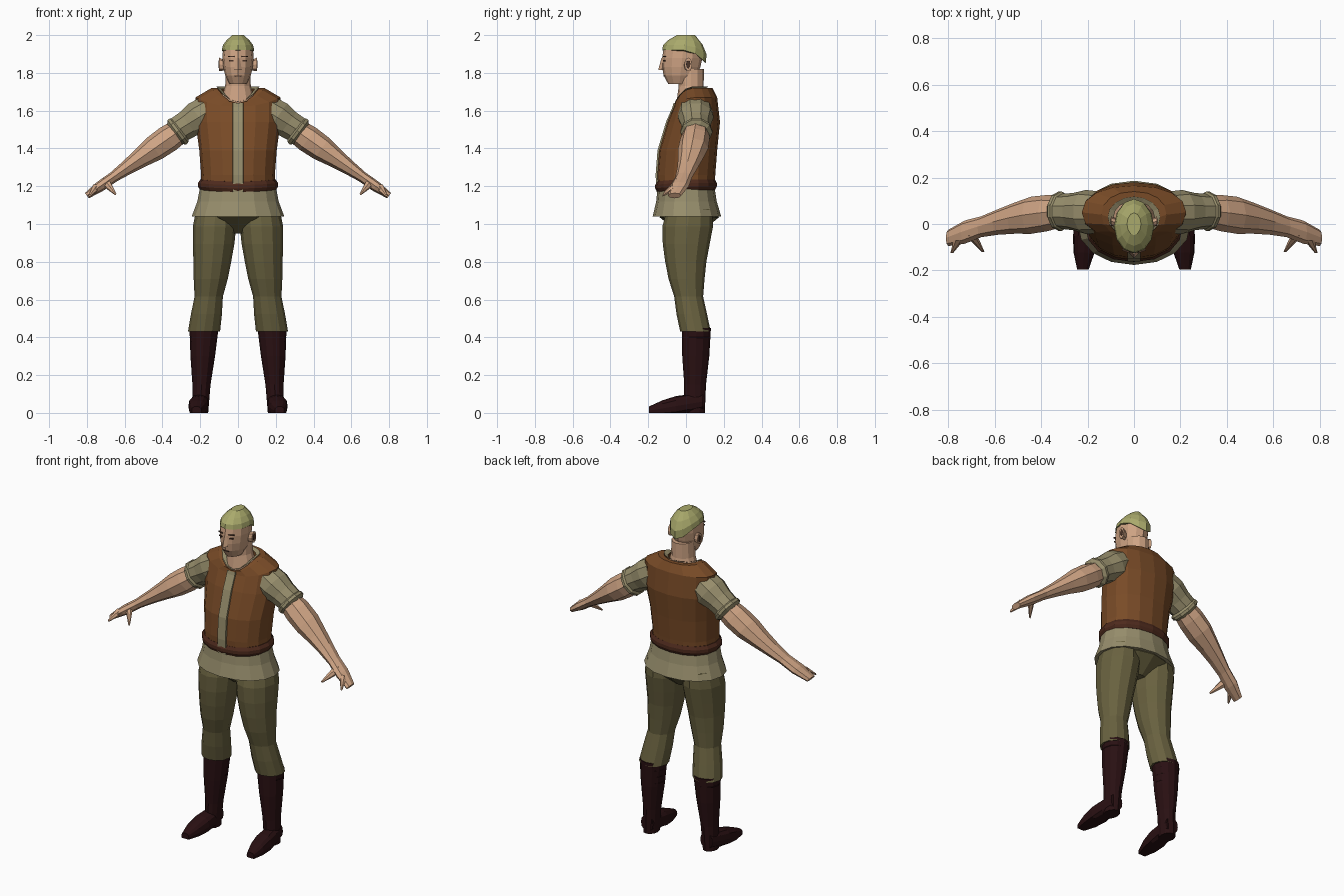
import bpy
import bmesh
from math import sin, cos, pi
from mathutils import Vector

cube = bpy.data.objects.get("Cube")
if cube:
    bpy.data.objects.remove(cube, do_unlink=True)


def material(name, red, green, blue):
    mat = bpy.data.materials.new(name)
    mat.use_nodes = True
    colour = (red, green, blue, 1)
    mat.diffuse_color = colour
    shader = next(node for node in mat.node_tree.nodes if node.type == "BSDF_PRINCIPLED")
    shader.inputs["Base Color"].default_value = colour
    shader.inputs["Roughness"].default_value = 0.9
    return mat


SKIN = material("skin", .62, .37, .23)
HAIR = material("pale_hair", .4, .4, .15)
VEST = material("brown_leather", .19, .07, .02)
BELT = material("dark_leather", .075, .023, .012)
SHIRT = material("khaki_shirt", .31, .27, .15)
TROUSERS = material("olive_cloth", .14, .12, .05)
BOOTS = material("dark_boot_leather", .022, .005, .006)
DARK = material("dark_detail", .07, .035, .022)

X, Y, Z = Vector((1, 0, 0)), Vector((0, 1, 0)), Vector((0, 0, 1))
ACROSS_ARM = Vector((.6, 0, .8))


def finish(name, bm, mat):
    bmesh.ops.recalc_face_normals(bm, faces=bm.faces)
    mesh = bpy.data.meshes.new(name)
    bm.to_mesh(mesh)
    bm.free()
    mesh.materials.append(mat)
    obj = bpy.data.objects.new(name, mesh)
    bpy.context.collection.objects.link(obj)
    return obj


def loft(name, mat, rings, sides=12, u=X, v=Y, power=1, caps=True, flip=1):
    """Skin rings of (centre, radius u, radius v, dip); dip lowers the front, or the back if negative."""
    bm = bmesh.new()
    loops = []
    for centre, radius_u, radius_v, dip in rings:
        loop = []
        for i in range(sides):
            angle = 2 * pi * i / sides
            c, s = cos(angle), sin(angle)
            low = max(0, -s if dip > 0 else s) ** 2 * abs(dip)
            c, s = (abs(t) ** power * (1 if t > 0 else -1) for t in (c, s))
            point = centre + u * radius_u * c + v * radius_v * s - Z * low
            loop.append(bm.verts.new((point.x * flip, point.y, max(point.z, 0))))
        loops.append(loop)
    for a, b in zip(loops, loops[1:]):
        for i in range(sides):
            j = (i + 1) % sides
            bm.faces.new((a[i], a[j], b[j], b[i]))
    if caps:
        bm.faces.new(loops[0])
        bm.faces.new(loops[-1])
    return finish(name, bm, mat)


def limb(name, mat, start, end, radii, depth=(1, 1), dip=(0, 0), bow=(0, 0, 0), **options):
    """Loft evenly spaced rings from start to end; depth is the v to u ratio, blended end to end."""
    rings = []
    for i, radius in enumerate(radii):
        t = i / (len(radii) - 1)
        centre = Vector(start).lerp(Vector(end), t) + Vector(bow) * sin(pi * t)
        ratio = depth[0] + (depth[1] - depth[0]) * t
        rings.append((centre, radius, radius * ratio, dip[0] + (dip[1] - dip[0]) * t))
    return loft(name, mat, rings, **options)


def pair(name, *args, **options):
    """Make the same limb on both sides of the body."""
    for side, flip in (("left_", 1), ("right_", -1)):
        limb(side + name, *args, flip=flip, **options)


def plate(name, mat, place, size, turn=0):
    bm = bmesh.new()
    bmesh.ops.create_cube(bm, size=1)
    bmesh.ops.scale(bm, vec=size, verts=bm.verts)
    obj = finish(name, bm, mat)
    obj.location = place
    obj.rotation_euler.z = turn
    return obj


# Vest, open at the neck
vest_rings = [
    (Vector((0, y, z)), half_width, half_depth, dip)
    for y, z, half_width, half_depth, dip in (
        (0, 1.17, .2, .15, 0),
        (0, 1.26, .195, .155, 0),
        (.01, 1.39, .205, .155, 0),
        (.04, 1.54, .225, .14, 0),
        (.05, 1.67, .225, .115, .05),
        (.04, 1.72, .14, .1, .08),
        (.03, 1.72, .11, .085, .08),
    )
]
loft("vest", VEST, vest_rings, sides=16, power=.92, caps=False)

# Shirt strip down the front, following the vest profile
bm = bmesh.new()
rows = []
for centre, half_width, half_depth, dip in vest_rings[:-1]:
    front, height = centre.y - half_depth, centre.z - dip
    rows.append([bm.verts.new((x, front + out, height))
                 for x, out in ((-.03, .01), (-.027, -.006), (.027, -.006), (.03, .01))])
for a, b in zip(rows, rows[1:]):
    for i in range(3):
        bm.faces.new((a[i], a[i + 1], b[i + 1], b[i]))
finish("shirt_placket", bm, SHIRT)

# Collar, shirt skirt and belt
limb("shirt_collar", SHIRT, (0, .03, 1.727), (0, .03, 1.715), (.113, .088),
     depth=(.78, .78), dip=(.08, .07), sides=16, caps=False)
limb("shirt_skirt", SHIRT, (0, 0, 1.2), (0, .005, 1.04), (.2, .215, .245),
     depth=(.75, .74), sides=16, power=.95)
limb("belt", BELT, (0, 0, 1.18), (0, 0, 1.235), (.2, .212, .212, .2),
     depth=(.77, .77), dip=(.01, .01), sides=16, power=.92)

# Trousers
limb("trouser_seat", TROUSERS, (0, .015, 1.12), (0, .02, .95), (.2, .19, .05), depth=(.65, 1))
pair("trouser_leg", TROUSERS, (.12, .02, 1.08), (.18, .05, .43),
     (.1, .115, .11, .1, .09, .075, .082, .085),
     depth=(1.2, .95), bow=(-.01, -.035, 0))

# Boots: shafts, creases and feet
pair("boot_shaft", BOOTS, (.18, .055, .45), (.2, .045, 0), (.077, .065, .048, .042),
     depth=(1, 1.3))
for number, height in enumerate((.4, .36, .32)):
    radius = .03 + height * .11
    pair("boot_crease_" + "abc"[number], BOOTS,
         (.183, .055, height + .012), (.183, .055, height - .012),
         (radius - .01, radius, radius - .01))
pair("boot_foot", BOOTS, (.2, .09, .06), (.22, -.195, .012), (.04, .048, .053, .045, .025),
     depth=(1.1, .9), v=Z, power=.8)

# Sleeves with turned cuffs
pair("sleeve", SHIRT, (.15, .05, 1.6), (.32, .055, 1.495), (.09, .095, .08, .075),
     sides=10, u=Y, v=ACROSS_ARM)
pair("sleeve_cuff", SHIRT, (.3, .055, 1.505), (.337, .055, 1.475), (.07, .085, .085, .065),
     sides=10, u=Y, v=ACROSS_ARM)

# Bare arms running into mitten hands, with a thumb and one pointing finger
pair("arm", SKIN, (.3, .055, 1.5), (.8, -.06, 1.15),
     (.065, .078, .08, .067, .055, .045, .05, .035),
     depth=(1, .5), bow=(0, .02, 0), sides=8, u=Y, v=ACROSS_ARM)
pair("thumb", SKIN, (.7, -.05, 1.22), (.65, -.12, 1.16), (.025, .016, .006), sides=6, v=Z)
pair("finger", SKIN, (.755, -.07, 1.19), (.785, -.125, 1.15), (.022, .014, .006), sides=6, v=Z)

# Neck and head
limb("neck", SKIN, (0, .03, 1.64), (0, .025, 1.82), (.095, .068, .063), depth=(.85, 1.1))
limb("head", SKIN, (0, -.035, 1.74), (0, -.01, 1.97), (.045, .068, .078, .082, .08, .05),
     depth=(1.3, 1.3))
limb("nose", SKIN, (0, -.12, 1.88), (0, -.127, 1.815), (.01, .02), sides=4)
pair("ear", SKIN, (.07, .005, 1.84), (.1, .012, 1.845), (.016, .021),
     depth=(1.7, 1.7), sides=8, u=Y, v=Z)
pair("ear_hollow", DARK, (.098, .012, 1.845), (.102, .012, 1.845), (.012, .011),
     depth=(1.8, 1.8), sides=8, u=Y, v=Z)

# Eyes, brows and mouth
for side, sign in (("left", 1), ("right", -1)):
    plate(side + "_eye", DARK, (sign * .034, -.115, 1.865), (.024, .008, .008), sign * .35)
    plate(side + "_brow", DARK, (sign * .035, -.115, 1.887), (.034, .009, .005), sign * .35)
plate("mouth", DARK, (0, -.115, 1.783), (.036, .008, .004))

# Cropped hair, lower at the back
limb("hair", HAIR, (0, -.01, 1.92), (0, 0, 2), (.086, .08, .06, .03),
     depth=(1.35, 1.6), dip=(-.07, 0))
